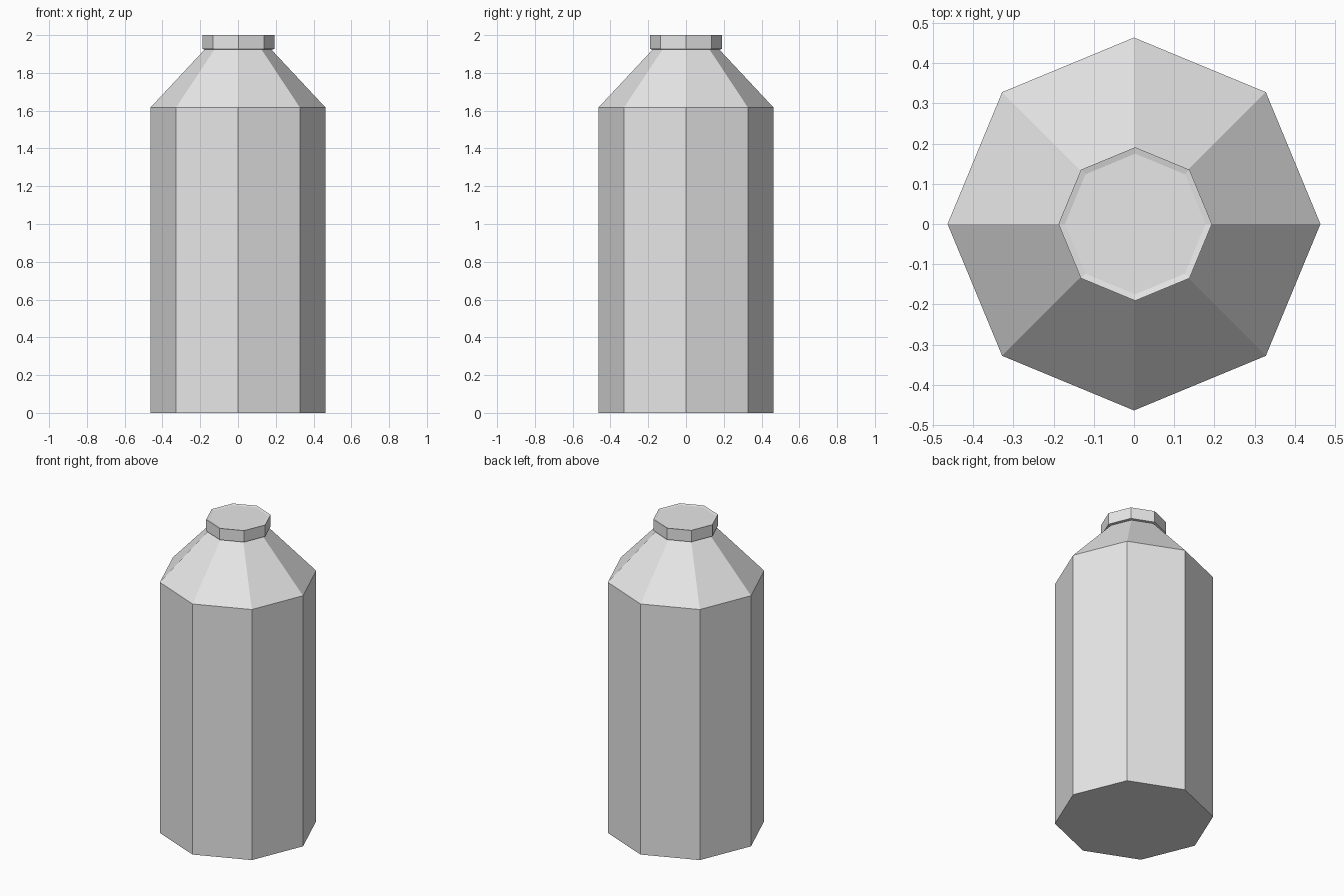
import bpy, bmesh, math

if "Cube" in bpy.data.objects:
    bpy.data.objects.remove(bpy.data.objects["Cube"])

SIDES = 8

grey = bpy.data.materials.new("light_grey")
grey.diffuse_color = (0.8, 0.8, 0.8, 1.0)
grey.use_nodes = True
grey.node_tree.nodes["Principled BSDF"].inputs["Base Color"].default_value = grey.diffuse_color


def lathe(name, profile, x=0.0):
    """Flat-sided solid from (radius, height) rings, closed at both ends."""
    bm = bmesh.new()
    rings = []
    for r, z in profile:
        rings.append([bm.verts.new((x + r * math.cos(2 * math.pi * i / SIDES),
                                    r * math.sin(2 * math.pi * i / SIDES), z))
                      for i in range(SIDES)])
    for low, high in zip(rings, rings[1:]):
        for i in range(SIDES):
            j = (i + 1) % SIDES
            bm.faces.new((low[i], low[j], high[j], high[i]))
    bm.faces.new(rings[0][::-1])
    bm.faces.new(rings[-1])
    bmesh.ops.recalc_face_normals(bm, faces=bm.faces)
    mesh = bpy.data.meshes.new(name)
    bm.to_mesh(mesh)
    bm.free()
    mesh.materials.append(grey)
    obj = bpy.data.objects.new(name, mesh)
    bpy.context.collection.objects.link(obj)
    return obj


# Octagonal body with a tapered shoulder
lathe("bottle_body", [(0.464, 0.0), (0.464, 1.616), (0.176, 1.924)])

# Overhanging cap with a shallow dished top
lathe("bottle_cap", [(0.176, 1.924), (0.191, 1.926), (0.191, 2.0), (0.175, 1.996)], x=0.003)
